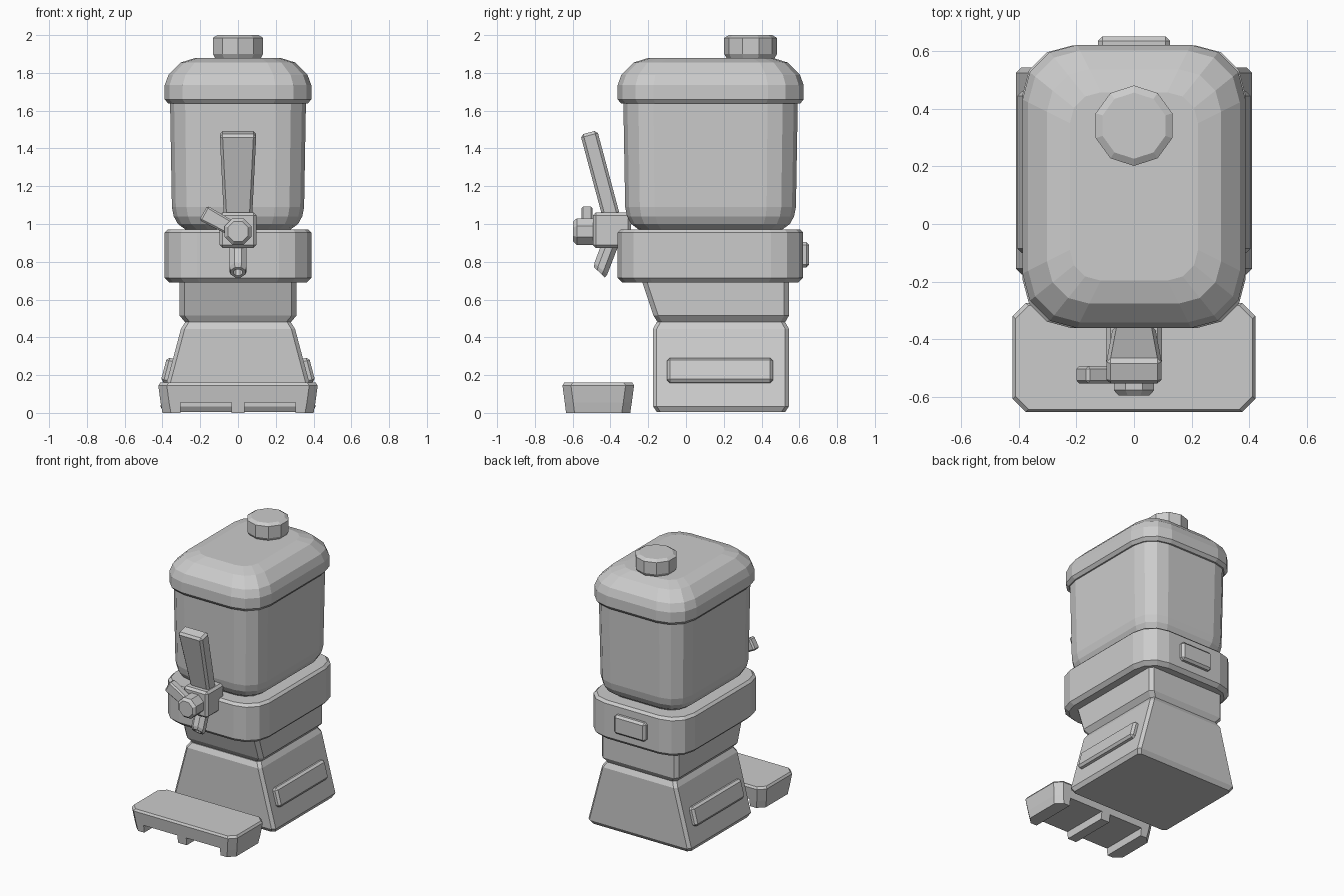
import bpy, bmesh
from math import sin, cos, pi, radians, atan
from mathutils import Vector, Matrix

if "Cube" in bpy.data.objects:
    bpy.data.objects.remove(bpy.data.objects["Cube"])


def loft(name, rings):
    """Closed solid through matching rings of points."""
    bm = bmesh.new()
    loops = [[bm.verts.new(p) for p in ring] for ring in rings]
    n = len(loops[0])
    for a, b in zip(loops, loops[1:]):
        for i in range(n):
            j = (i + 1) % n
            bm.faces.new((a[i], a[j], b[j], b[i]))
    bm.faces.new(loops[0][::-1])
    bm.faces.new(loops[-1])
    bmesh.ops.recalc_face_normals(bm, faces=bm.faces)
    mesh = bpy.data.meshes.new(name)
    bm.to_mesh(mesh)
    bm.free()
    ob = bpy.data.objects.new(name, mesh)
    bpy.context.collection.objects.link(ob)
    return ob


def rounded_rect(z, hx, y0, y1, r, seg):
    """Rectangle at height z with corners of radius r in seg steps."""
    pts = []
    corners = ((hx - r, y1 - r), (r - hx, y1 - r), (r - hx, y0 + r), (hx - r, y0 + r))
    for q, (cx, cy) in enumerate(corners):
        for k in range(seg + 1):
            a = (q + k / seg) * pi / 2
            pts.append(Vector((cx + r * cos(a), cy + r * sin(a), z)))
    return pts


def shell(name, sections, seg):
    return loft(name, [rounded_rect(*s, seg) for s in sections])


def inset_shell(name, hx, y0, y1, r, levels, seg=3):
    """Rounded shell described by (height, inset) levels."""
    return shell(name, [(z, hx - d, y0 + d, y1 - d, max(r - d * 0.5, 0.02))
                        for z, d in levels], seg)


def ring(center, radius, n, u, v, phase=0.0):
    c, u, v = Vector(center), Vector(u), Vector(v)
    return [c + radius * (cos(phase + 2 * pi * i / n) * u + sin(phase + 2 * pi * i / n) * v)
            for i in range(n)]


def block(name, size, matrix, bevel=0.015, taper=1.0):
    """Bevelled box; taper scales the x width of the lower end."""
    bm = bmesh.new()
    bmesh.ops.create_cube(bm, size=1)
    for v in bm.verts:
        k = taper if v.co.z < 0 else 1
        v.co = Vector((v.co.x * size[0] * k, v.co.y * size[1], v.co.z * size[2]))
    if bevel:
        bmesh.ops.bevel(bm, geom=bm.edges[:], offset=bevel, segments=1, affect='EDGES')
    bm.transform(matrix)
    mesh = bpy.data.meshes.new(name)
    bm.to_mesh(mesh)
    bm.free()
    ob = bpy.data.objects.new(name, mesh)
    bpy.context.collection.objects.link(ob)
    return ob


T = Matrix.Translation

# Foot stand and sloping neck
shell("base", [(0.005, 0.395, -0.155, 0.525, 0.02), (0.035, 0.411, -0.175, 0.545, 0.02),
               (0.445, 0.302, -0.175, 0.545, 0.02), (0.48, 0.28, -0.155, 0.525, 0.02)], 1)
shell("neck", [(0.48, 0.28, -0.15, 0.525, 0.025), (0.515, 0.309, -0.172, 0.545, 0.025),
               (0.71, 0.309, -0.237, 0.545, 0.025)], 1)

# Collar, tank and lid
inset_shell("collar", 0.388, -0.362, 0.62, 0.17,
            [(0.69, 0.025), (0.715, 0), (0.955, 0), (0.972, 0.017)])
inset_shell("tank", 0.36, -0.332, 0.592, 0.16,
            [(0.965, 0.09), (1.0, 0.042), (1.04, 0.02), (1.09, 0.01), (1.66, 0)])
inset_shell("lid", 0.388, -0.362, 0.623, 0.19,
            [(1.638, 0.018), (1.66, 0), (1.735, 0), (1.79, 0.02), (1.855, 0.085), (1.88, 0.165)])

# Ten-sided filler cap
loft("cap", [ring((0, 0.342, z), r, 10, (1, 0, 0), (0, 1, 0), pi / 10 * 5)
             for z, r in ((1.875, 0.125), (1.9, 0.14), (1.985, 0.14), (2.0, 0.115))])

# Side pads follow the slope of the base, rear pad sits on the collar
for side, label in ((1, "right"), (-1, "left")):
    tilt = Matrix.Rotation(-side * atan(0.264), 4, 'Y')
    block("side_pad_" + label, (0.074, 0.56, 0.134), T((side * 0.357, 0.18, 0.221)) @ tilt)
block("rear_pad", (0.25, 0.08, 0.135), T((0, 0.612, 0.837)))

# Drip tray with two slots cut underneath to leave three runners
tray = shell("drip_tray", [(0, 0.4, -0.635, -0.295, 0.045), (0.055, 0.41, -0.642, -0.287, 0.045),
                           (0.145, 0.422, -0.654, -0.275, 0.045),
                           (0.16, 0.412, -0.645, -0.284, 0.045)], 1)
bpy.context.view_layer.objects.active = tray
for side in (-1, 1):
    cutter = block("slot_cutter", (0.27, 0.6, 0.11), T((side * 0.17, -0.46, 0)), bevel=0)
    cutter.hide_render = True
    mod = tray.modifiers.new("slot", 'BOOLEAN')
    mod.operation = 'DIFFERENCE'
    mod.solver = 'EXACT'
    mod.object = cutter
    bpy.ops.object.modifier_apply(modifier=mod.name)
    bpy.data.objects.remove(cutter)

# Tap body and pull handle
block("tap_body", (0.194, 0.2, 0.188), T((0, -0.392, 0.967)))
lean = Matrix.Rotation(radians(15), 4, 'X')
block("tap_handle", (0.194, 0.092, 0.46), T((0, -0.455, 1.262)) @ lean, 0.015, 0.77)

# Front knob with small side lever
loft("tap_knob", [ring((0, y, 0.96), r, 8, (1, 0, 0), (0, 0, 1), pi / 8)
                  for y, r in ((-0.47, 0.076), (-0.578, 0.076), (-0.597, 0.058))])
swing = Matrix.Rotation(radians(-61), 4, 'Y')
block("knob_lever", (0.088, 0.06, 0.2), T((0, -0.524, 0.957)) @ swing @ T((0, 0, 0.11)), 0.01, 0.85)

# Spout with an obliquely cut, hollow mouth
mouth = Vector((0, 0.73, -0.68)).normalized()
axis = Vector((0, -0.34, -0.94))
end = Vector((0, -0.458, 0.744))
X, Y = (1, 0, 0), (0, 1, 0)
loft("spout", [ring((0, -0.395, 0.91), 0.05, 8, X, Y, pi / 8),
               ring(end - axis * 0.02, 0.05, 8, X, mouth, pi / 8),
               ring(end, 0.042, 8, X, mouth, pi / 8),
               ring(end, 0.026, 8, X, mouth, pi / 8),
               ring(end - axis * 0.05, 0.024, 8, X, mouth, pi / 8)])
